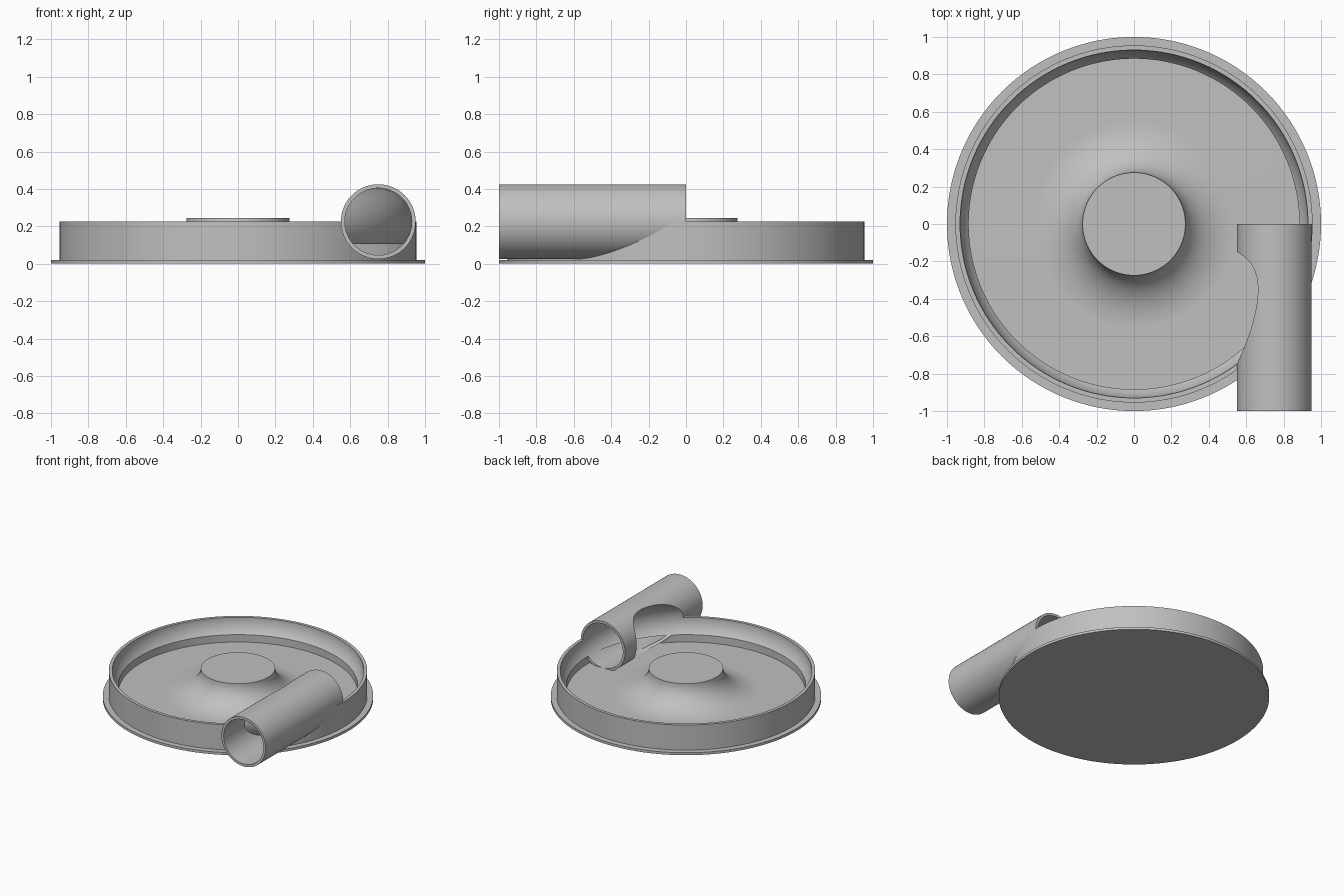
import bpy, bmesh
from math import sin, cos, acos, asin, pi
from mathutils import Matrix, Vector

cube = bpy.data.objects.get("Cube")
if cube:
    bpy.data.objects.remove(cube, do_unlink=True)

# One plain grey for everything
grey = bpy.data.materials.new("plain_grey")
grey.use_nodes = True
colour = (0.53, 0.53, 0.53, 1)
grey.diffuse_color = colour
grey.node_tree.nodes["Principled BSDF"].inputs["Base Color"].default_value = colour

# Shared sizes: the swirl channel and the pipe have the same bore
RING, BORE, PIPE, MID = 0.75, 0.18, 0.2, 0.225
FLOOR, STEP = 0.045, 0.105
STEP_ANGLE = asin((STEP - MID) / BORE)


def finish(name, bm):
    mesh = bpy.data.meshes.new(name)
    bm.to_mesh(mesh)
    bm.free()
    mesh.materials.append(grey)
    obj = bpy.data.objects.new(name, mesh)
    bpy.context.collection.objects.link(obj)
    return obj


def lathe(name, profile, closed=False, steps=128, matrix=None):
    """Revolve (radius, height) points about z."""
    bm = bmesh.new()
    rings = []
    for k in range(steps):
        a = 2 * pi * k / steps
        rings.append([bm.verts.new((r * cos(a), r * sin(a), z)) for r, z in profile])
    count = len(profile)
    for k in range(steps):
        p, q = rings[k], rings[(k + 1) % steps]
        for i in range(count if closed else count - 1):
            j = (i + 1) % count
            bm.faces.new((p[i], q[i], q[j], p[j]))
    bmesh.ops.remove_doubles(bm, verts=bm.verts, dist=1e-6)
    bmesh.ops.recalc_face_normals(bm, faces=bm.faces)
    if matrix:
        bm.transform(matrix)
    return finish(name, bm)


def activate(obj):
    bpy.ops.object.select_all(action='DESELECT')
    obj.select_set(True)
    bpy.context.view_layer.objects.active = obj


def cut(obj, cutter):
    cutter.hide_render = True
    mod = obj.modifiers.new("cut", 'BOOLEAN')
    mod.operation = 'DIFFERENCE'
    mod.solver = 'EXACT'
    mod.object = cutter
    activate(obj)
    bpy.ops.object.modifier_apply(modifier=mod.name)
    bpy.data.objects.remove(cutter, do_unlink=True)


def smooth(obj):
    activate(obj)
    bpy.ops.object.shade_smooth_by_angle(angle=0.5)


# Dish: flange, outer wall, concave inner wall, recessed floor, flared hub
N = 14
arc = [(RING + BORE * cos(STEP_ANGLE * i / N), MID + BORE * sin(STEP_ANGLE * i / N))
       for i in range(N + 1)]
flare = [(0.555 - 0.28 * sin(pi / 2 * i / 20), 0.245 - 0.2 * cos(pi / 2 * i / 20))
         for i in range(21)]
dish = lathe("dish", [(0, 0), (1, 0), (1, 0.02), (0.955, 0.02), (0.955, MID)]
             + arc + [(arc[-1][0], FLOOR)] + flare + [(0, 0.245)])

# The pipe's axis runs along y
along_y = Matrix.Translation((RING, 0, MID)) @ Matrix.Rotation(pi / 2, 4, 'X')
inner = BORE - 0.001
bore_cutter = lathe("bore_cutter", [(0, 0.02), (inner, 0.02), (inner, 1.05), (0, 1.05)],
                    steps=96, matrix=along_y)
cut(dish, bore_cutter)
smooth(dish)

# Inlet pipe, opened on its inner side by the swirl channel
pipe = lathe("inlet_pipe", [(inner, 0), (PIPE, 0), (PIPE, 1), (inner, 1)],
             closed=True, steps=96, matrix=along_y)
circle = [(RING + BORE * cos(2 * pi * i / 64), MID + BORE * sin(2 * pi * i / 64))
          for i in range(64)]
cut(pipe, lathe("channel_cutter", circle, closed=True))
smooth(pipe)

# Curved guide wall across the bore, following the channel's outer side
bm = bmesh.new()
rows = []
for i in range(33):
    phi = STEP_ANGLE + (pi / 2 - STEP_ANGLE) * i / 32
    c, z = BORE * cos(phi), MID + BORE * sin(phi)
    sweep = acos(min(1, (RING - c) / (RING + c)))
    rows.append([bm.verts.new(((RING + c) * cos(sweep * j / 32),
                               -(RING + c) * sin(sweep * j / 32), z)) for j in range(33)])
for a, b in zip(rows, rows[1:]):
    for j in range(32):
        bm.faces.new((a[j], a[j + 1], b[j + 1], b[j]))
bmesh.ops.remove_doubles(bm, verts=bm.verts, dist=1e-6)
bm.normal_update()
# Its faces look towards the channel
for f in bm.faces:
    m = f.calc_center_median()
    core = Vector((m.x, m.y, 0)).normalized() * RING + Vector((0, 0, MID))
    if f.normal.dot(core - m) < 0:
        f.normal_flip()
smooth(finish("guide_wall", bm))
